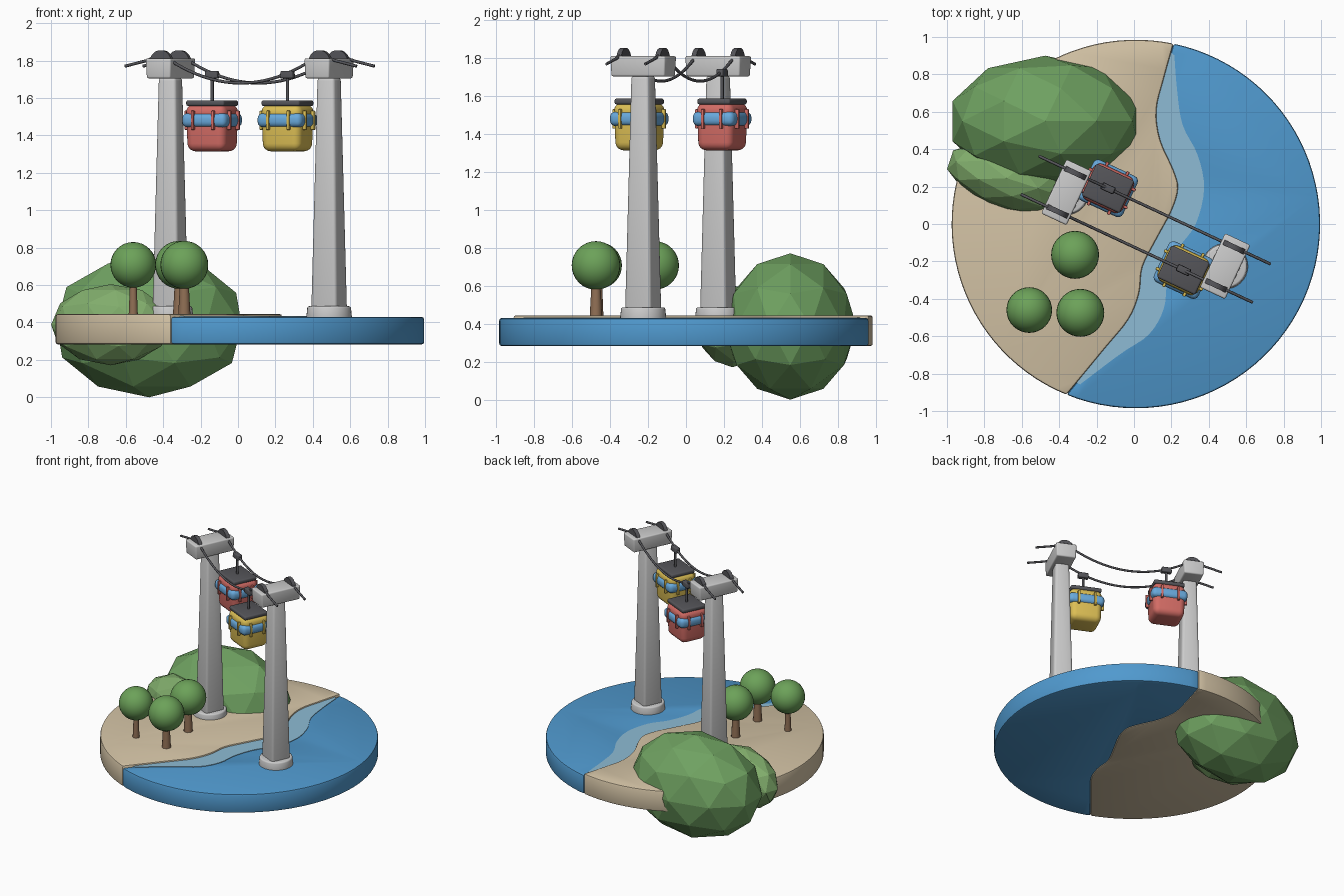
import bpy, bmesh, math
from mathutils import Matrix, Vector

if "Cube" in bpy.data.objects:
    bpy.data.objects.remove(bpy.data.objects["Cube"])

# Line of the ropeway: centre and heading; (s, v, z) = along, across, up
LINE = Matrix.Translation((0.063, -0.028, 0)) @ Matrix.Rotation(math.radians(-25), 4, 'Z')
CENTRE, RADIUS = Vector((0.01, 0.0)), 0.985


def material(name, rgb):
    m = bpy.data.materials.new(name)
    m.diffuse_color = (*rgb, 1)
    m.use_nodes = True
    m.node_tree.nodes["Principled BSDF"].inputs["Base Color"].default_value = m.diffuse_color
    return m


WATER = material("water_blue", (0.08, 0.32, 0.62))
SHALLOW = material("shallow_blue", (0.27, 0.50, 0.66))
SAND = material("sand", (0.66, 0.55, 0.38))
LEAF = material("leaf_green", (0.15, 0.36, 0.10))
BUSH = material("hill_green", (0.16, 0.36, 0.12))
BUSH_LIGHT = material("light_hill_green", (0.22, 0.42, 0.15))
BARK = material("bark", (0.28, 0.16, 0.09))
RED = material("cabin_red", (0.65, 0.15, 0.13))
YELLOW = material("cabin_yellow", (0.72, 0.52, 0.09))
BAND = material("band_blue", (0.14, 0.40, 0.72))
DARK = material("dark_metal", (0.09, 0.09, 0.10))


def finish(name, bm, mat=None, matrix=None, bevel=0, segs=3, smooth=True, limit=45):
    """Bevel sharp edges, make the object and shade it."""
    bmesh.ops.recalc_face_normals(bm, faces=bm.faces)
    if bevel:
        sharp = [e for e in bm.edges if len(e.link_faces) == 2
                 and e.calc_face_angle(0) > math.radians(limit)]
        bmesh.ops.bevel(bm, geom=sharp, offset=bevel, segments=segs, profile=0.5,
                        affect='EDGES', clamp_overlap=True)
    me = bpy.data.meshes.new(name)
    bm.to_mesh(me)
    bm.free()
    ob = bpy.data.objects.new(name, me)
    bpy.context.collection.objects.link(ob)
    if matrix:
        ob.matrix_world = matrix
    if mat:
        me.materials.append(mat)
    if smooth:
        bpy.ops.object.select_all(action='DESELECT')
        ob.select_set(True)
        bpy.context.view_layer.objects.active = ob
        bpy.ops.object.shade_smooth_by_angle(angle=math.radians(32))
    return ob


def block(name, s, v, z0, z1, bottom, top, mat=None, bevel=0.01, segs=3):
    """Tapered box in ropeway coordinates."""
    bm = bmesh.new()
    bmesh.ops.create_cube(bm, size=1)
    for p in bm.verts:
        w, d = top if p.co.z > 0 else bottom
        p.co = (p.co.x * w, p.co.y * d, z1 if p.co.z > 0 else z0)
    return finish(name, bm, mat, LINE @ Matrix.Translation((s, v, 0)), bevel, segs)


def cone(name, matrix, z0, z1, r0, r1, mat=None, sides=24, bevel=0):
    bm = bmesh.new()
    bmesh.ops.create_cone(bm, cap_ends=True, segments=sides, radius1=r0, radius2=r1, depth=z1 - z0)
    bmesh.ops.translate(bm, verts=bm.verts, vec=(0, 0, (z0 + z1) / 2))
    return finish(name, bm, mat, matrix, bevel)


def slab(name, outline, z0, z1, mat, bevel=0):
    """Extruded plan outline."""
    bm = bmesh.new()
    f = bm.faces.new([bm.verts.new((x, y, z0)) for x, y in outline])
    new = bmesh.ops.extrude_face_region(bm, geom=[f])['geom']
    bmesh.ops.translate(bm, vec=(0, 0, z1 - z0),
                        verts=[g for g in new if isinstance(g, bmesh.types.BMVert)])
    return finish(name, bm, mat, None, bevel, 2, limit=50)


def spline(pts, n=4):
    """Smooth curve through plan points."""
    p = [Vector(q) for q in pts]
    p = [2 * p[0] - p[1]] + p + [2 * p[-1] - p[-2]]
    out = []
    for a, b, c, d in zip(p, p[1:], p[2:], p[3:]):
        for i in range(n):
            t = i / n
            out.append(0.5 * (2 * b + (c - a) * t + (2 * a - 5 * b + 4 * c - d) * t * t
                              + (3 * b - a - 3 * c + d) * t ** 3))
    return out + [p[-2]]


def rim(deg):
    a = math.radians(deg)
    return CENTRE + RADIUS * Vector((math.cos(a), math.sin(a)))


def arc(a, b, n):
    return [rim(a + (b - a) * i / n) for i in range(1, n)]


# Round ground split by the shoreline
A0, A1 = 78.2, 247.9
shore = spline([rim(A0), (0.16, 0.78), (0.12, 0.61), (0.14, 0.45), (0.21, 0.29), (0.235, 0.19),
                (0.20, 0.07), (0.12, -0.08), (0.045, -0.23), (0.027, -0.37), (-0.03, -0.51),
                (-0.16, -0.67), rim(A1)])
depth = spline([rim(A0), (0.23, 0.72), (0.26, 0.53), (0.34, 0.37), (0.375, 0.19), (0.33, 0.0),
                (0.24, -0.13), (0.18, -0.29), (0.16, -0.45), (0.08, -0.59), (-0.08, -0.70), rim(A1)])
slab("land", shore + arc(A1, A0, 48), 0.283, 0.445, SAND, 0.012)
slab("sea", shore[::-1] + arc(A0, A1 - 360, 52), 0.283, 0.43, WATER, 0.012)
slab("shallow_water", shore[1:-1] + depth[-2:0:-1], 0.42, 0.434, SHALLOW)

# Low-poly hills
for name, loc, scale, rot, mat in (
        ("large_hill", (-0.475, 0.55, 0.386), (0.52, 0.35, 0.386), 0, BUSH),
        ("small_hill", (-0.68, 0.245, 0.388), (0.335, 0.17, 0.217), -18, BUSH_LIGHT)):
    bm = bmesh.new()
    bmesh.ops.create_icosphere(bm, subdivisions=2, radius=1)
    finish(name, bm, mat, Matrix.Translation(loc) @ Matrix.Rotation(math.radians(rot), 4, 'Z')
           @ Matrix.Diagonal((*scale, 1)), smooth=False)

# Trees
for i, (x, y, r, t) in enumerate(((-0.315, -0.165, 0.128, 1.0), (-0.56, -0.46, 0.122, 0.75),
                                  (-0.287, -0.475, 0.128, 1.0))):
    at = Matrix.Translation((x, y, 0))
    cone(f"tree_trunk_{i}", at, 0.435, 0.62, 0.033 * t, 0.023 * t, BARK, 12)
    bm = bmesh.new()
    bmesh.ops.create_uvsphere(bm, u_segments=32, v_segments=16, radius=r)
    finish(f"tree_crown_{i}", bm, LEAF, at @ Matrix.Translation((0, 0, 0.708)))

# Towers with cable saddles
for tag, s in (("land", -0.468), ("sea", 0.468)):
    cone(f"{tag}_tower_foot", LINE @ Matrix.Translation((s, 0, 0)), 0.42, 0.487, 0.123, 0.116,
         None, 32, 0.01)
    block(f"{tag}_tower_pillar", s, 0, 0.47, 1.71, (0.152, 0.152), (0.102, 0.102), None, 0.018)
    block(f"{tag}_tower_head", s, 0, 1.705, 1.812, (0.14, 0.31), (0.15, 0.32), None, 0.01)
    for side, v in (("left", 0.113), ("right", -0.113)):
        half = [(0.065, 1.805), (0.05, 1.832), (0.032, 1.848), (0.012, 1.855)]
        prof = half + [(-a, z) for a, z in half[::-1]]
        bm = bmesh.new()
        f = bm.faces.new([bm.verts.new((a, -0.014, z)) for a, z in prof])
        new = bmesh.ops.extrude_face_region(bm, geom=[f])['geom']
        bmesh.ops.translate(bm, vec=(0, 0.028, 0),
                            verts=[g for g in new if isinstance(g, bmesh.types.BMVert)])
        finish(f"{tag}_{side}_cable_saddle", bm, DARK, LINE @ Matrix.Translation((s, v, 0)))


def cable_z(s):
    s = abs(s)
    return 1.68 + 0.70 * s * s if s < 0.45 else 1.825 - (s - 0.45) * 0.235 + 0.01 * (s < 0.5)


# Sagging cables
for side, v in (("left", 0.113), ("right", -0.113)):
    cu = bpy.data.curves.new(f"{side}_cable", 'CURVE')
    cu.dimensions, cu.bevel_depth, cu.bevel_resolution, cu.use_fill_caps = '3D', 0.008, 2, True
    stops = [-0.683, -0.56, -0.48] + [i * 0.044 for i in range(-10, 11)] + [0.48, 0.56, 0.683]
    sp = cu.splines.new('POLY')
    sp.points.add(len(stops) - 1)
    for p, s in zip(sp.points, stops):
        p.co = (s, v, cable_z(s), 1)
    cu.materials.append(DARK)
    ob = bpy.data.objects.new(f"{side}_cable", cu)
    bpy.context.collection.objects.link(ob)
    ob.matrix_world = LINE
    bpy.ops.object.select_all(action='DESELECT')
    ob.select_set(True)
    bpy.context.view_layer.objects.active = ob
    bpy.ops.object.convert(target='MESH')

# Gondola cabins
for tag, s, v, mat in (("red", -0.275, 0.113, RED), ("yellow", 0.275, -0.113, YELLOW)):
    block(f"{tag}_cabin_body", s, v, 1.315, 1.565, (0.225, 0.20), (0.24, 0.215), mat, 0.042, 5)
    block(f"{tag}_cabin_band", s, v, 1.443, 1.52, (0.262, 0.24), (0.262, 0.24), BAND, 0.03, 4)
    block(f"{tag}_cabin_roof", s, v, 1.557, 1.588, (0.225, 0.19), (0.225, 0.19), DARK, 0.011)
    block(f"{tag}_cable_grip", s, v, 1.705, 1.745, (0.078, 0.04), (0.07, 0.036), DARK, 0.007)
    cone(f"{tag}_hanger_rod", LINE @ Matrix.Translation((s, v, 0)), 1.58, 1.71, 0.009, 0.009, DARK, 12)
    for k, (a, b, w, d) in enumerate(
            [(x, y, 0.016, 0.024) for x in (-0.06, 0.06) for y in (-0.115, 0.115)]
            + [(x, y, 0.024, 0.016) for x in (-0.126, 0.126) for y in (-0.052, 0.052)]):
        block(f"{tag}_band_strap_{k}", s + a, v + b, 1.43, 1.532, (w, d), (w, d), mat, 0.004, 2)
